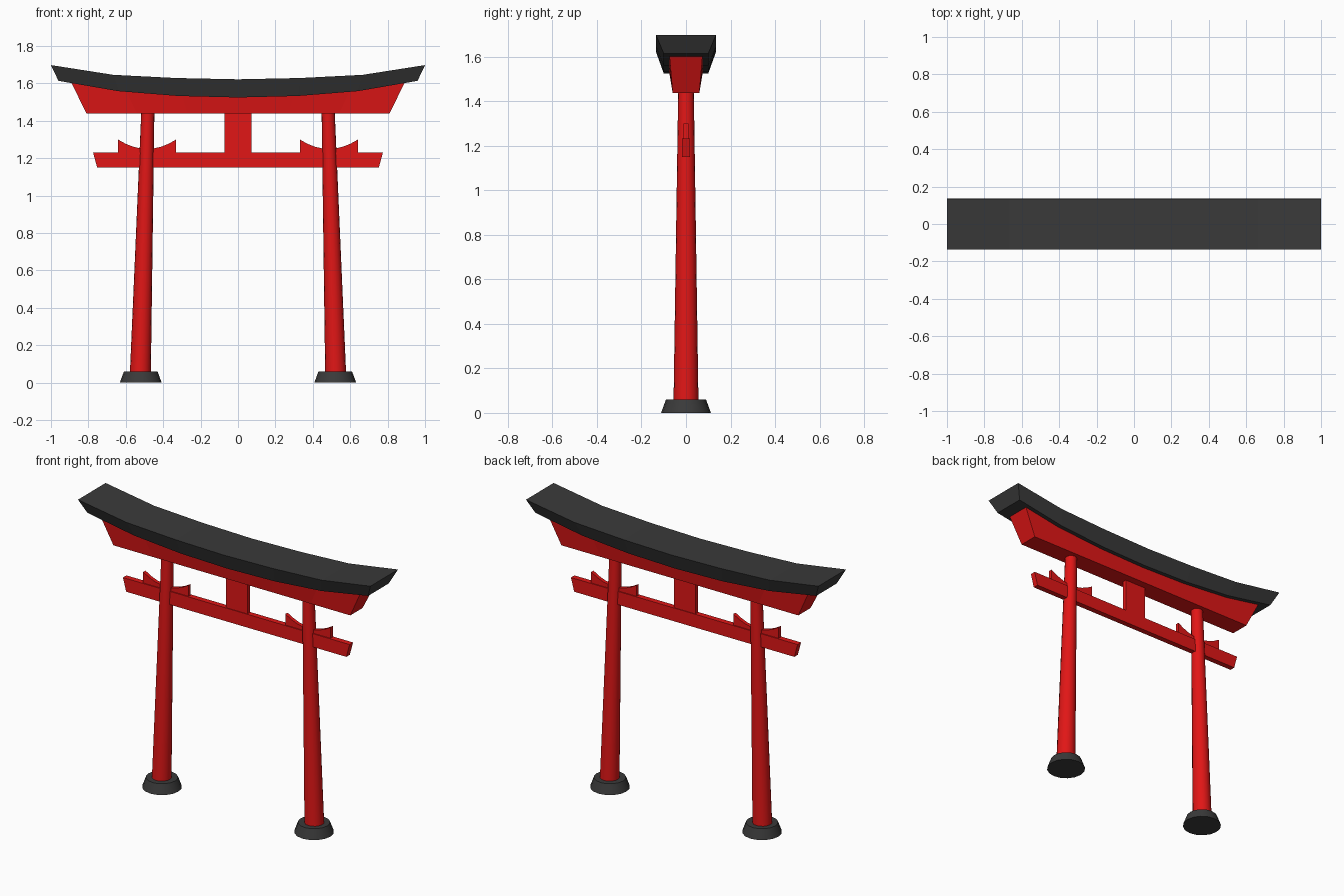
import bpy, bmesh, math
from mathutils import Vector

if "Cube" in bpy.data.objects:
    bpy.data.objects.remove(bpy.data.objects["Cube"])


def material(name, rgb):
    m = bpy.data.materials.new(name)
    m.diffuse_color = (*rgb, 1)
    m.use_nodes = True
    m.node_tree.nodes["Principled BSDF"].inputs["Base Color"].default_value = m.diffuse_color
    return m


RED = material("red_lacquer", (0.75, 0.008, 0.008))
DARK = material("dark_grey", (0.042, 0.042, 0.042))


def finish(name, bm, mat, smooth=False):
    bmesh.ops.recalc_face_normals(bm, faces=bm.faces)
    me = bpy.data.meshes.new(name)
    bm.to_mesh(me)
    bm.free()
    ob = bpy.data.objects.new(name, me)
    bpy.context.collection.objects.link(ob)
    me.materials.append(mat)
    if smooth:
        bpy.context.view_layer.objects.active = ob
        ob.select_set(True)
        bpy.ops.object.shade_smooth_by_angle(angle=math.radians(40))
        ob.select_set(False)
    return ob


def beam(name, stations, y_bottom, y_top, mat):
    """Loft four-sided sections; station = (x_bottom, z_bottom, x_top, z_top)."""
    bm = bmesh.new()
    rings = []
    for xb, zb, xt, zt in stations:
        pts = [(xb, -y_bottom, zb), (xb, y_bottom, zb), (xt, y_top, zt), (xt, -y_top, zt)]
        rings.append([bm.verts.new(p) for p in pts])
    for a, b in zip(rings, rings[1:]):
        for i in range(4):
            j = (i + 1) % 4
            bm.faces.new((a[i], a[j], b[j], b[i]))
    bm.faces.new(rings[0])
    bm.faces.new(rings[-1])
    return finish(name, bm, mat)


def post(name, p0, p1, r0, r1, mat, sides=16):
    """Tapered, possibly leaning post with level ends."""
    bm = bmesh.new()
    bmesh.ops.create_cone(bm, cap_ends=True, segments=sides, radius1=r0, radius2=r1, depth=1)
    p0, p1 = Vector(p0), Vector(p1)
    for v in bm.verts:
        t = v.co.z + 0.5
        c = p0.lerp(p1, t)
        v.co = Vector((v.co.x + c.x, v.co.y + c.y, c.z))
    return finish(name, bm, mat, True)


def roof_under(x):
    return 1.525 + 0.015 * abs(x) + 0.08 * abs(x) ** 3


# Curved roof and the red lintel beneath it
tops = [1.698, 1.646, 1.629, 1.622, 1.629, 1.646, 1.698]
steps = [i / 3 for i in range(-3, 4)]
beam("roof", [(0.96 * t, roof_under(t) - 0.006 * (abs(t) == 1), t, z)
              for t, z in zip(steps, tops)], 0.10, 0.135, DARK)
beam("upper_lintel", [(0.81 * t, 1.438, 0.895 * t, roof_under(0.96 * t) + 0.003)
                      for t in steps], 0.06, 0.075, RED)

# Lower tie beam and central strut
beam("tie_beam", [(-0.753, 1.15, -0.775, 1.232), (0.753, 1.15, 0.775, 1.232)], 0.017, 0.017, RED)
beam("center_strut", [(-0.073, 1.20, -0.073, 1.45), (0.073, 1.20, 0.073, 1.45)], 0.013, 0.013, RED)

# Columns with stone feet and curved wedges
for side, s in (("left", -1), ("right", 1)):
    post(side + "_column", (s * 0.522, 0, 0.05), (s * 0.482, 0, 1.45), 0.056, 0.035, RED)
    post(side + "_foot", (s * 0.52, 0, 0), (s * 0.52, 0, 0.06), 0.112, 0.09, DARK)
    wedge = []
    for i in range(9):
        t = i / 4 - 1
        x, z = s * 0.486 + 0.155 * t, 1.25 + 0.05 * t * t
        wedge.append((x, 1.22, x, z))
    beam(side + "_wedge", wedge, 0.011, 0.011, RED)
